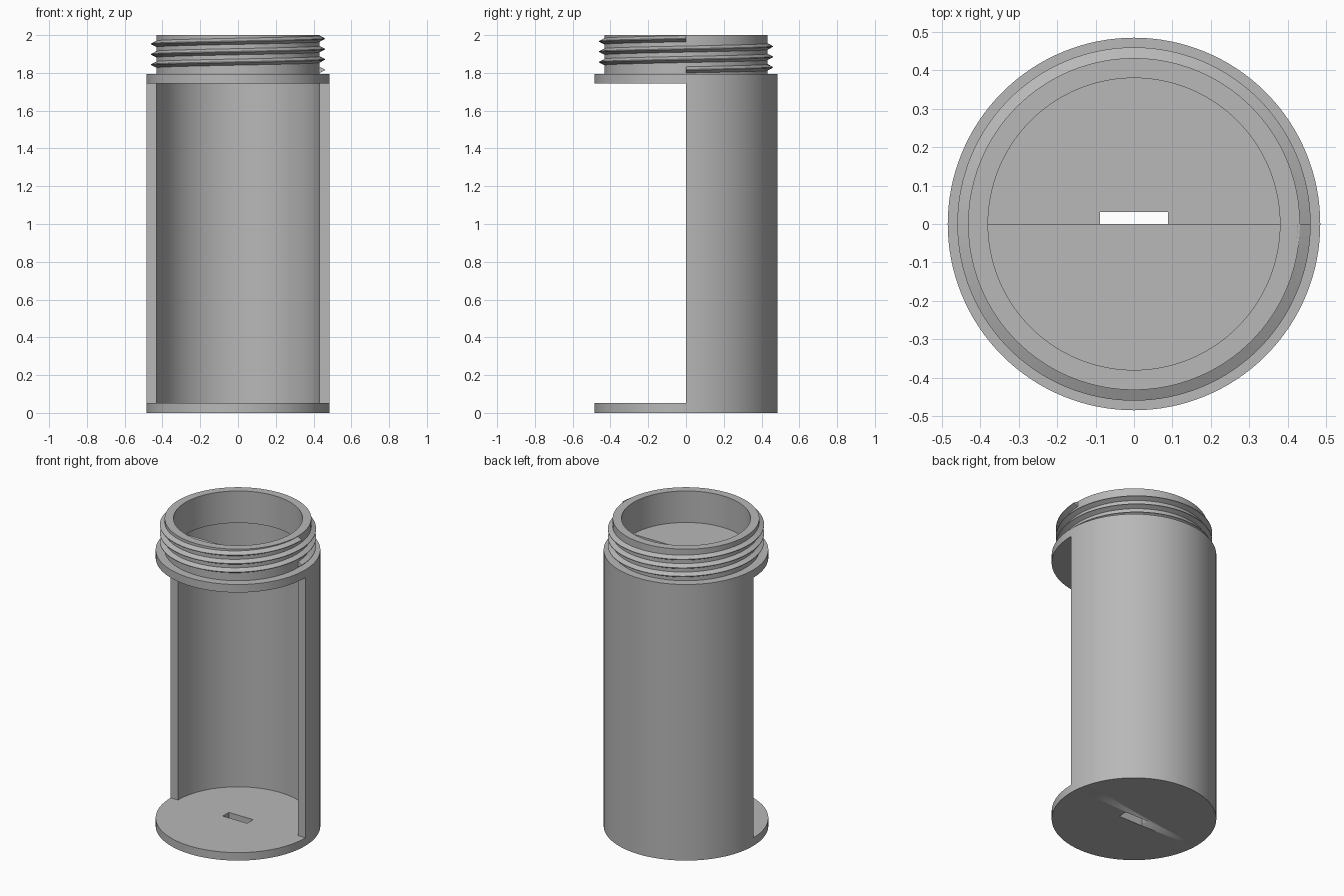
import bpy, bmesh
from math import cos, sin, pi, tau

cube = bpy.data.objects.get("Cube")
if cube:
    bpy.data.objects.remove(cube, do_unlink=True)

SEG = 128                   # segments per full turn
OUTER, INNER = 0.485, 0.432  # half shell radii
PLATE, TOP = 0.052, 1.795   # plate thickness, shoulder height

grey = bpy.data.materials.new("grey plastic")
grey.use_nodes = True
colour = (0.48, 0.48, 0.48, 1)
grey.diffuse_color = colour
grey.node_tree.nodes["Principled BSDF"].inputs["Base Color"].default_value = colour


def finish(name, bm):
    """Turn a bmesh into a shaded, coloured object."""
    bmesh.ops.recalc_face_normals(bm, faces=bm.faces)
    mesh = bpy.data.meshes.new(name)
    bm.to_mesh(mesh)
    bm.free()
    obj = bpy.data.objects.new(name, mesh)
    bpy.context.collection.objects.link(obj)
    mesh.materials.append(grey)
    bpy.ops.object.select_all(action="DESELECT")
    obj.select_set(True)
    bpy.context.view_layer.objects.active = obj
    bpy.ops.object.shade_smooth_by_angle(angle=pi / 6)
    return obj


def sweep(name, section, turns, pitch=0.0):
    """Revolve a closed (radius, z) section from +x, rising by pitch per turn."""
    bm = bmesh.new()
    closed = turns == 1 and pitch == 0
    steps = int(SEG * turns)
    rings = []
    for i in range(steps if closed else steps + 1):
        a = tau * i / SEG
        rings.append([bm.verts.new((r * cos(a), r * sin(a), z + pitch * i / SEG))
                      for r, z in section])
    n = len(section)
    for i in range(steps):
        p, q = rings[i], rings[(i + 1) % len(rings)]
        for j in range(n):
            k = (j + 1) % n
            bm.faces.new((p[j], q[j], q[k], p[k]))
    if not closed:
        bm.faces.new(rings[0])
        bm.faces.new(rings[-1])
    return finish(name, bm)


def plate(name, start, steps, z0, z1):
    """Extrude a disc, or the arc of it that starts at the given angle."""
    bm = bmesh.new()
    angles = [start + tau * i / SEG for i in range(steps)]
    face = bm.faces.new([bm.verts.new((OUTER * cos(a), OUTER * sin(a), z0))
                         for a in angles])
    grown = bmesh.ops.extrude_face_region(bm, geom=[face], use_keep_orig=True)
    for v in grown["geom"]:
        if isinstance(v, bmesh.types.BMVert):
            v.co.z = z1
    return finish(name, bm)


def box(r0, r1, z0, z1):
    return [(r0, z0), (r1, z0), (r1, z1), (r0, z1)]


# Round base with a rectangular slot cut through its centre
base = plate("base_plate", 0, SEG, 0, PLATE)
bm = bmesh.new()
bmesh.ops.create_cube(bm, size=1)
bmesh.ops.scale(bm, vec=(0.176, 0.062, 0.4), verts=bm.verts)
cutter = finish("slot_cutter", bm)
cutter.hide_render = True
cut = base.modifiers.new("slot", "BOOLEAN")
cut.operation, cut.object, cut.solver = "DIFFERENCE", cutter, "EXACT"
bpy.context.view_layer.objects.active = base
bpy.ops.object.modifier_apply(modifier=cut.name)
bpy.data.objects.remove(cutter, do_unlink=True)

# Half-round back wall and the half plate closing the front of the neck
sweep("back_shell", box(INNER, OUTER, PLATE, TOP), 0.5)
plate("front_shoulder", pi, SEG // 2 + 1, TOP - PLATE, TOP)

# Open neck with a three-turn thread
sweep("neck", box(0.38, INNER, TOP - 0.003, 2), 1)
sweep("neck_thread", [(0.425, 1.796), (0.46, 1.814), (0.46, 1.818), (0.425, 1.836)],
      3, 0.055)
